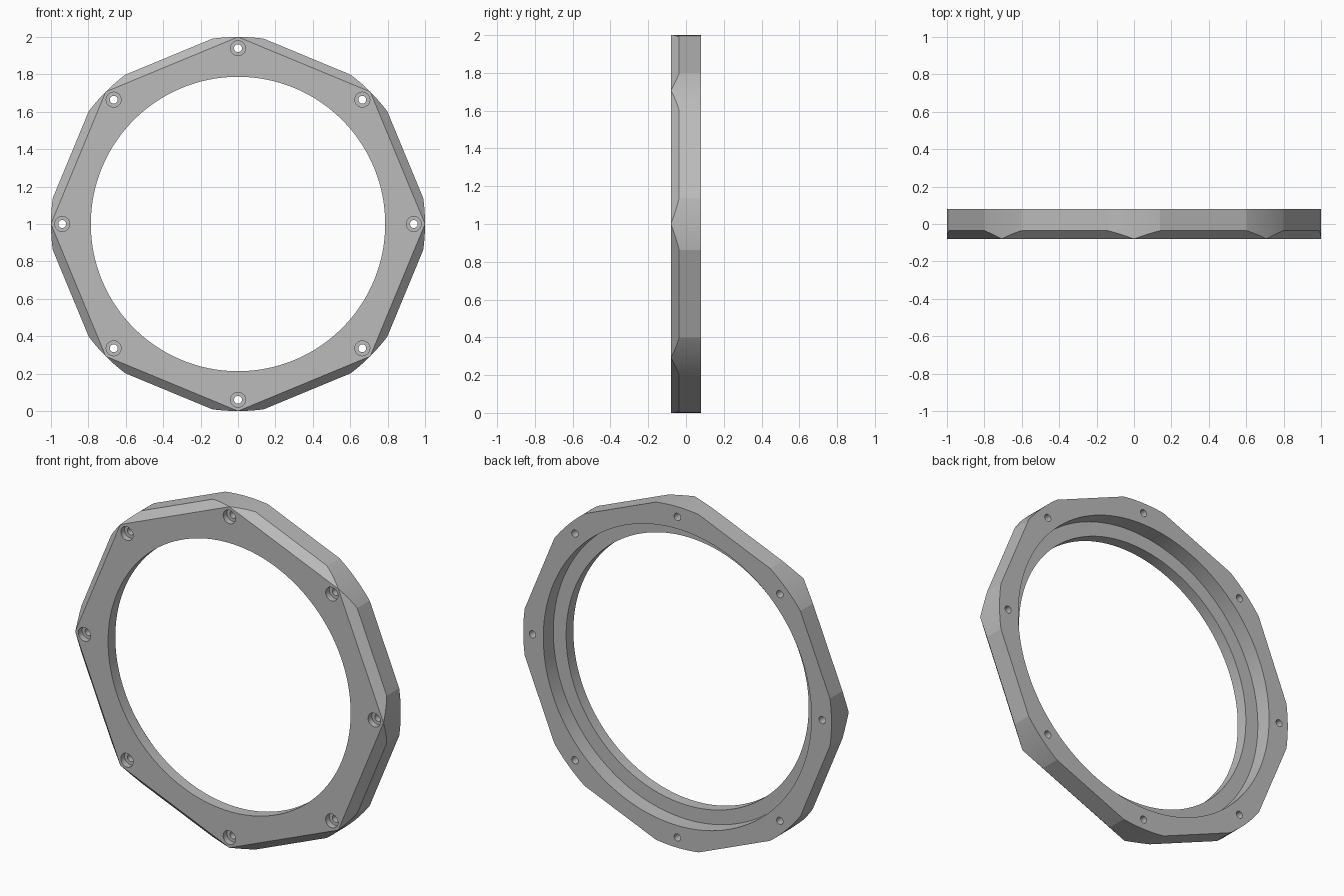
import bpy
import bmesh
from math import pi, cos, sin
from mathutils import Vector

SIDES = 8
HALF = 0.08          # half of the ring thickness
FLAT = 0.968         # distance of the side flats from the axis
BEVEL = cos(pi / SIDES)  # distance of the front octagon edges from the axis
CENTRE = Vector((0, 0, 1))

cube = bpy.data.objects.get("Cube")
if cube:
    bpy.data.objects.remove(cube, do_unlink=True)

grey = bpy.data.materials.new("plain_grey")
grey.use_nodes = True
COLOUR = (0.5, 0.5, 0.5, 1)
grey.diffuse_color = COLOUR
grey.node_tree.nodes["Principled BSDF"].inputs["Base Color"].default_value = COLOUR


def lathe(bm, profile, steps, centre):
    """Solid of revolution about the y direction from (radius, y) points."""
    rings = []
    for r, y in profile:
        rings.append([bm.verts.new(centre + Vector((r * cos(2 * pi * i / steps), y,
                                                    r * sin(2 * pi * i / steps))))
                      for i in range(steps)])
    for a, b in zip(rings, rings[1:]):
        for i in range(steps):
            j = (i + 1) % steps
            bm.faces.new((a[i], a[j], b[j], b[i]))
    bm.faces.new(rings[0])
    bm.faces.new(rings[-1])
    bmesh.ops.recalc_face_normals(bm, faces=bm.faces)


def make_object(name, bm):
    mesh = bpy.data.meshes.new(name)
    bm.to_mesh(mesh)
    bm.free()
    mesh.materials.append(grey)
    ob = bpy.data.objects.new(name, mesh)
    bpy.context.collection.objects.link(ob)
    return ob


def slice_off(bm, point, normal):
    """Remove everything beyond a plane and close the cut."""
    cut = bmesh.ops.bisect_plane(bm, geom=bm.verts[:] + bm.edges[:] + bm.faces[:],
                                 dist=1e-5, plane_co=point, plane_no=normal,
                                 clear_outer=True)
    edges = [e for e in cut["geom_cut"]
             if isinstance(e, bmesh.types.BMEdge) and e.is_boundary]
    bmesh.ops.holes_fill(bm, edges=edges, sides=0)


# Round disc with eight side flats and eight sloping front bevels
bm = bmesh.new()
lathe(bm, [(1, -HALF), (1, HALF)], 256, CENTRE)
spokes = [Vector((cos(a), 0, sin(a)))
          for a in (2 * pi * (i + 0.5) / SIDES for i in range(SIDES))]
for out in spokes:
    slice_off(bm, CENTRE + out * FLAT, out)
for out in spokes:
    slice_off(bm, CENTRE + out * BEVEL + Vector((0, -HALF, 0)), out + Vector((0, -1, 0)))
bmesh.ops.recalc_face_normals(bm, faces=bm.faces)
ring = make_object("flange_ring", bm)

# Stepped bore: narrow at the front, wider recess at the back
bm = bmesh.new()
lathe(bm, [(0.787, -0.2), (0.787, -0.013), (0.87, -0.013), (0.87, 0.2)], 192, CENTRE)
bore = make_object("bore_cutter", bm)

# Counterbored bolt holes
bm = bmesh.new()
for i in range(SIDES):
    a = 2 * pi * i / SIDES
    lathe(bm, [(0.04, -0.2), (0.04, -0.045), (0.021, -0.045), (0.021, 0.2)], 40,
          CENTRE + 0.94 * Vector((cos(a), 0, sin(a))))
bolts = make_object("bolt_hole_cutter", bm)

# Cut the openings, then discard the cutters
bpy.context.view_layer.objects.active = ring
for cutter in (bore, bolts):
    cutter.hide_render = True
    mod = ring.modifiers.new(cutter.name, "BOOLEAN")
    mod.operation = "DIFFERENCE"
    mod.solver = "EXACT"
    mod.object = cutter
    bpy.ops.object.modifier_apply(modifier=mod.name)
    bpy.data.objects.remove(cutter, do_unlink=True)

bpy.ops.object.select_all(action="DESELECT")
ring.select_set(True)
bpy.ops.object.shade_smooth_by_angle(angle=pi / 18)
